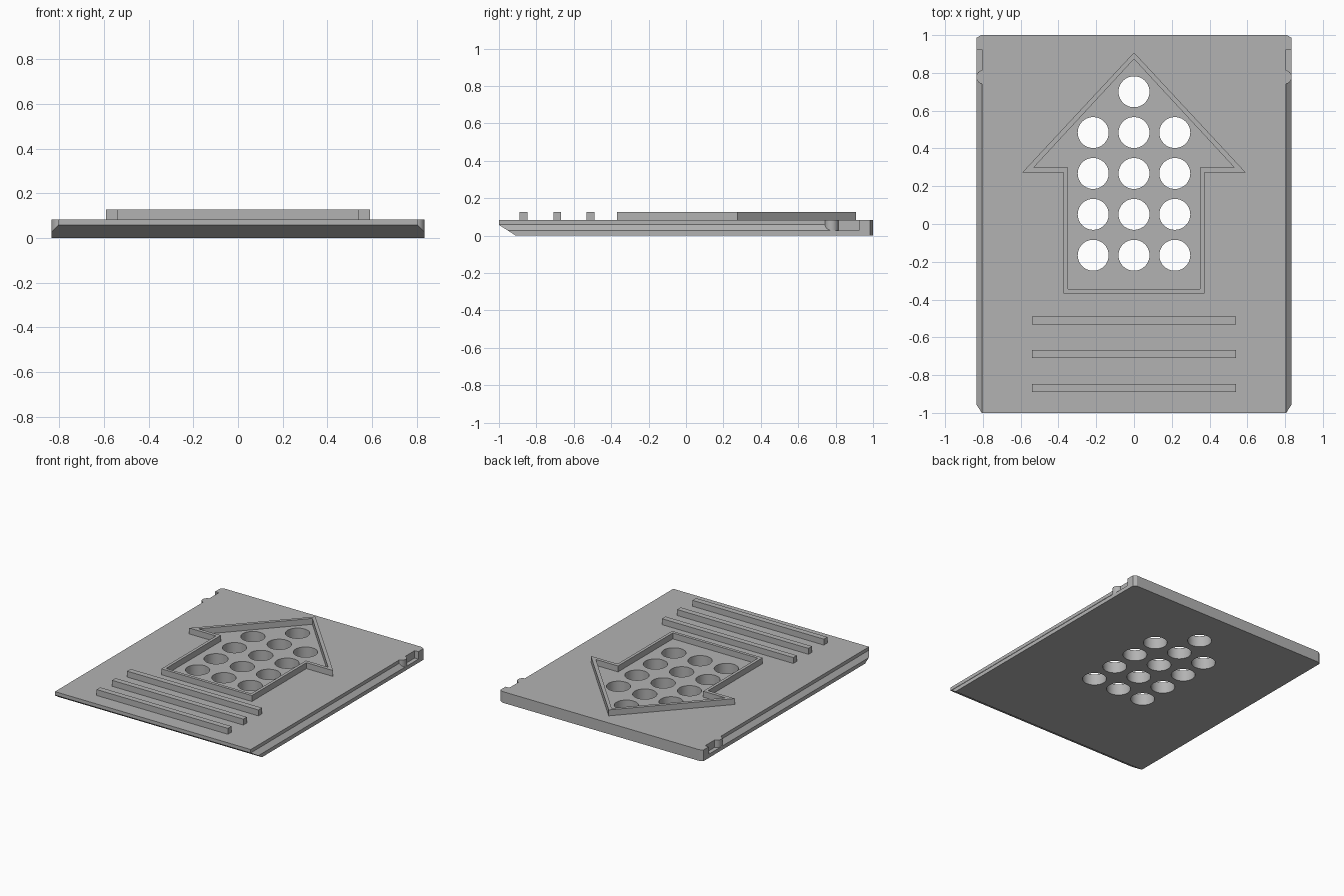
import bpy, bmesh, math
from mathutils import Matrix

old = bpy.data.objects.get("Cube")
if old:
    bpy.data.objects.remove(old, do_unlink=True)

grey = bpy.data.materials.new("plain grey")
grey.use_nodes = True
grey.diffuse_color = (0.45, 0.45, 0.45, 1)
grey.node_tree.nodes["Principled BSDF"].inputs["Base Color"].default_value = (0.45, 0.45, 0.45, 1)

W, T, LIP, RIB = 0.835, 0.083, 0.805, 0.127  # half width, thickness, recessed edge, rib top
LEDGE, STEP = 0.028, 0.058                   # side slope start and end heights


def prism(name, outline, lo, hi, axis="z"):
    """Extrude a 2D outline along an axis (z: xy, y: xz, x: yz)."""
    place = {"z": lambda a, b, c: (a, b, c),
             "y": lambda a, b, c: (a, c, b),
             "x": lambda a, b, c: (c, a, b)}[axis]
    bm = bmesh.new()
    ends = [[bm.verts.new(place(a, b, c)) for a, b in outline] for c in (lo, hi)]
    n = len(outline)
    for ring in ends:
        bm.faces.new(ring)
    for i in range(n):
        j = (i + 1) % n
        bm.faces.new((ends[0][i], ends[0][j], ends[1][j], ends[1][i]))
    bmesh.ops.recalc_face_normals(bm, faces=bm.faces)
    mesh = bpy.data.meshes.new(name)
    bm.to_mesh(mesh)
    bm.free()
    obj = bpy.data.objects.new(name, mesh)
    bpy.context.collection.objects.link(obj)
    mesh.materials.append(grey)
    return obj


def box(x0, x1, y0, y1):
    return [(x0, y0), (x1, y0), (x1, y1), (x0, y1)]


def circle(x, y, r, n):
    return [(x + r * math.cos(math.tau * i / n), y + r * math.sin(math.tau * i / n))
            for i in range(n)]


def cut(obj, cutter):
    cutter.hide_render = True
    mod = obj.modifiers.new("cut", "BOOLEAN")
    mod.operation, mod.solver, mod.object = "DIFFERENCE", "EXACT", cutter
    bpy.context.view_layer.objects.active = obj
    bpy.ops.object.modifier_apply(modifier=mod.name)
    bpy.data.objects.remove(cutter, do_unlink=True)


def mirrored(points):
    """Complete a right-hand half outline with its left side."""
    return points + [(-x, y) for x, y in reversed(points) if x]


# Cover plate with clipped rear corners
plate = prism("cover_plate", mirrored([(W, -1), (W, 0.985), (0.81, 1)]), 0, T)

# Side rails with a sloped ledge, and flat latch pockets behind them
for s in (1, -1):
    rail = [(s * LIP, 0.2), (s * LIP, STEP), (s * W, LEDGE), (s * 0.9, LEDGE), (s * 0.9, 0.2)]
    cut(plate, prism("rail_cutter", rail, -1.1, 0.78, "y"))
    pocket = box(*sorted((s * LIP, s * 0.9)), LEDGE, 0.2)
    cut(plate, prism("pocket_cutter", pocket, 0.77, 0.925, "y"))

# Bevel under the front edge
cut(plate, prism("bevel_cutter", [(-1.09, 0.114), (-0.82, -0.057), (-1.09, -0.057)], -1, 1, "x"))

# Vent holes: one at the tip, then four rows of three
holes = [(0, 0.70)] + [(x, 0.484 - 0.2165 * r) for r in range(4) for x in (-0.216, 0, 0.216)]
for x, y in holes:
    cut(plate, prism("hole_cutter", circle(x, y, 0.082, 40), -0.1, 0.2))

# Latch bumps
for s, side in ((1, "left"), (-1, "right")):
    prism(side + "_latch_bump", circle(s * 0.798, 0.778, 0.037, 24), 0.02, T - 0.0002)

# Raised arrow frame
frame = prism("arrow_frame", mirrored(
    [(0.372, -0.368), (0.372, 0.272), (0.592, 0.272), (0, 0.908)]), T - 0.002, RIB)
cut(frame, prism("arrow_cutter", mirrored(
    [(0.350, -0.345), (0.350, 0.298), (0.532, 0.298), (0, 0.873)]), 0, 0.3))

# Grip bars
for i, y in enumerate((-0.51, -0.688, -0.868)):
    prism("grip_bar_%d" % (i + 1), box(-0.54, 0.54, y - 0.021, y + 0.021), T - 0.002, RIB)

# Smooth the round walls, keep edges sharp
bpy.ops.object.select_all(action="DESELECT")
for obj in bpy.context.collection.objects:
    if obj.type == "MESH" and grey.name in obj.data.materials:
        obj.select_set(True)
        bpy.context.view_layer.objects.active = obj
bpy.ops.object.shade_smooth_by_angle(angle=math.radians(30))
